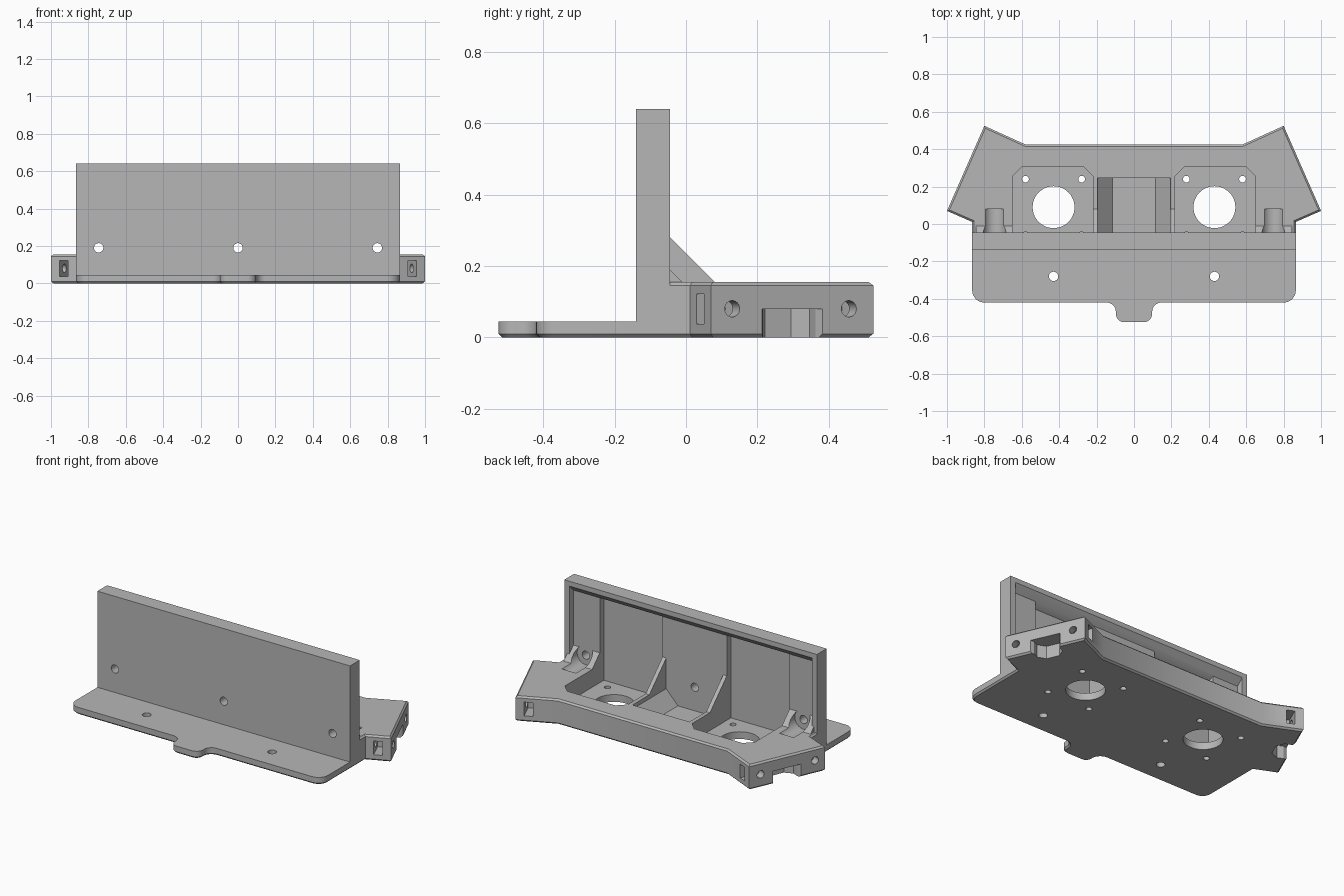
import bpy, bmesh
from math import radians, cos, sin, pi
from mathutils import Vector

old = bpy.data.objects.get("Cube")
if old:
    bpy.data.objects.remove(old, do_unlink=True)

grey = bpy.data.materials.new("plain grey")
grey.use_nodes = True
grey.diffuse_color = (0.47, 0.47, 0.47, 1)
grey.node_tree.nodes["Principled BSDF"].inputs["Base Color"].default_value = grey.diffuse_color

HALF, FLOOR, DECK, TOP = 0.865, 0.045, 0.155, 0.64
FRONT, BACK, PANEL, POCKET = -0.14, -0.045, -0.085, -0.125


def prism(name, points, low, high, axis="z", chamfer=None):
    """Extrude a 2D outline along an axis; chamfer picks the level to bevel."""
    place = {"x": lambda a, b, h: (h, a, b),
             "y": lambda a, b, h: (a, h, b),
             "z": lambda a, b, h: (a, b, h)}[axis]
    bm = bmesh.new()
    rings = [[bm.verts.new(place(a, b, h)) for a, b in points] for h in (low, high)]
    bm.faces.new(rings[0])
    bm.faces.new(rings[1])
    count = len(points)
    for i in range(count):
        j = (i + 1) % count
        bm.faces.new((rings[0][i], rings[0][j], rings[1][j], rings[1][i]))
    bmesh.ops.recalc_face_normals(bm, faces=bm.faces)
    if chamfer is not None:
        edges = [e for e in bm.edges if all(abs(v.co.z - chamfer) < 1e-5 for v in e.verts)]
        bmesh.ops.bevel(bm, geom=edges, offset=0.01, segments=1, affect="EDGES")
    mesh = bpy.data.meshes.new(name)
    bm.to_mesh(mesh)
    bm.free()
    obj = bpy.data.objects.new(name, mesh)
    bpy.context.collection.objects.link(obj)
    return obj


def box(name, x, y, z):
    return prism(name, [(x[0], y[0]), (x[1], y[0]), (x[1], y[1]), (x[0], y[1])], *z)


def rod(name, start, end, radius, sides=32):
    start, end = Vector(start), Vector(end)
    bm = bmesh.new()
    bmesh.ops.create_cone(bm, cap_ends=True, segments=sides, radius1=radius,
                          radius2=radius, depth=(end - start).length)
    mesh = bpy.data.meshes.new(name)
    bm.to_mesh(mesh)
    bm.free()
    obj = bpy.data.objects.new(name, mesh)
    obj.rotation_mode = "QUATERNION"
    obj.rotation_quaternion = (end - start).to_track_quat("Z", "Y")
    obj.location = (start + end) / 2
    bpy.context.collection.objects.link(obj)
    return obj


def combine(target, tool, operation="DIFFERENCE"):
    tool.hide_render = True
    mod = target.modifiers.new("join", "BOOLEAN")
    mod.operation, mod.object, mod.solver = operation, tool, "EXACT"
    bpy.context.view_layer.objects.active = target
    bpy.ops.object.modifier_apply(modifier=mod.name)
    bpy.data.objects.remove(tool, do_unlink=True)


def fillet(corners, steps=8):
    """Round right-angled outline corners given as x, y, radius."""
    out = []
    for i, (x, y, r) in enumerate(corners):
        p = Vector((x, y))
        if r == 0:
            out.append((x, y))
            continue
        a = (Vector(corners[i - 1][:2]) - p).normalized() * r
        b = (Vector(corners[(i + 1) % len(corners)][:2]) - p).normalized() * r
        for k in range(steps + 1):
            t = k / steps * pi / 2
            out.append(tuple(p + a * (1 - sin(t)) + b * (1 - cos(t))))
    return out


def mirrored(half):
    return half + [(-c[0],) + tuple(c[1:]) for c in reversed(half)]


# Footprint: front plate with tab, rear body with angled arms
arms = [(HALF, 0.011, 0), (1, 0.07, 0), (0.8, 0.525, 0), (0.58, 0.425, 0)]
plate = [(0.097, -0.525, 0.045), (0.097, -0.42, 0.05), (HALF, -0.42, 0.065)]
bracket = prism("mounting_bracket", fillet(mirrored(plate + arms)), 0, FLOOR, chamfer=0)
rear = [(HALF, -0.1, 0)] + arms
combine(bracket, prism("rear_body", fillet(mirrored(rear)), 0.02, DECK, chamfer=DECK), "UNION")
combine(bracket, box("wall", (-HALF, HALF), (FRONT, BACK), (0.02, TOP)), "UNION")

# Shallow recess across the wall's back, with a sloped upper lip
recess = [(PANEL, DECK), (PANEL, 0.57), (BACK, 0.61), (0.1, 0.61), (0.1, DECK)]
combine(bracket, prism("wall_recess", recess, -0.83, 0.83, "x"))

# Centre pocket with sloping sides
trough = [(0.115, FLOOR), (0.195, 0.13), (0.195, 0.3)]
combine(bracket, prism("centre_pocket", mirrored(trough), PANEL, 0.245, "y"))

for s in (-1, 1):
    # Motor pocket, continuing up the wall as a deep column
    pocket = [(0.22, POCKET), (0.65, POCKET), (0.65, 0.255), (0.6, 0.305),
              (0.27, 0.305), (0.22, 0.255)]
    combine(bracket, prism("motor_pocket", [(s * x, y) for x, y in pocket], FLOOR, 0.4))
    column = [(POCKET, 0.1), (POCKET, 0.55), (PANEL, 0.57), (0, 0.57), (0, 0.1)]
    ends = sorted((s * 0.22, s * 0.65))
    combine(bracket, prism("motor_column", column, *ends, "x"))

for s in (-1, 1):
    # Triangular ribs beside the centre pocket
    rib = [(-0.09, 0.1), (-0.09, 0.325), (0.08, DECK), (0.08, 0.1)]
    combine(bracket, prism("rib", rib, *sorted((s * 0.195, s * 0.22)), "x"), "UNION")
    # Sloped screw bosses at the wall ends
    boss = [(-0.09, 0.1), (-0.09, 0.235), (-0.005, 0.15), (-0.005, 0.1)]
    combine(bracket, prism("screw_boss", boss, *sorted((s * 0.65, s * 0.845)), "x"), "UNION")
    combine(bracket, rod("driver_channel", (s * 0.745, PANEL, 0.19), (s * 0.745, 0.08, 0.19), 0.06))

    # Motor shaft opening and its four screws
    combine(bracket, rod("shaft_hole", (s * 0.43, 0.09, -0.1), (s * 0.43, 0.09, 0.1), 0.112, 48))
    for dx in (-0.15, 0.15):
        for dy in (-0.15, 0.15):
            x, y = s * 0.43 + dx, 0.09 + dy
            combine(bracket, rod("motor_screw", (x, y, -0.1), (x, y, 0.08), 0.018, 20))
    combine(bracket, rod("plate_hole", (s * 0.43, -0.28, -0.1), (s * 0.43, -0.28, 0.1), 0.025))

    # Arm ends: screw holes, nut slots and a lower notch
    corner, far = Vector((1, 0.07)), Vector((0.8, 0.525))
    along = (far - corner).normalized()
    outward = Vector((along.y, -along.x))
    length = (far - corner).length

    def spot(t, inset):
        p = corner + along * t - outward * inset
        return (s * p.x, p.y)

    for t, edge in ((0.065, 0), (length - 0.075, length)):
        combine(bracket, rod("arm_hole", (*spot(t, -0.05), 0.08), (*spot(t, 0.17), 0.08), 0.023, 24))
        slot = [spot(edge + a, b) for a, b in
                ((-0.11, 0.05), (0.11, 0.05), (0.11, 0.1), (-0.11, 0.1))]
        combine(bracket, prism("nut_slot", slot, 0.037, 0.122))
    notch = [spot(length / 2 + a, b) for a, b in
             ((-0.11, -0.03), (-0.08, 0.02), (-0.08, 0.06), (-0.04, 0.1),
              (0.04, 0.1), (0.08, 0.06), (0.08, 0.02), (0.11, -0.03))]
    combine(bracket, prism("arm_notch", notch, -0.05, 0.08))

# Screw holes through the wall
for x in (-0.745, 0, 0.745):
    combine(bracket, rod("wall_hole", (x, -0.3, 0.19), (x, 0.02, 0.19), 0.025))

bracket.data.materials.clear()
bracket.data.materials.append(grey)
for face in bracket.data.polygons:
    face.material_index = 0
bpy.ops.object.select_all(action="DESELECT")
bracket.select_set(True)
bpy.context.view_layer.objects.active = bracket
bpy.ops.object.shade_smooth_by_angle(angle=radians(25))
